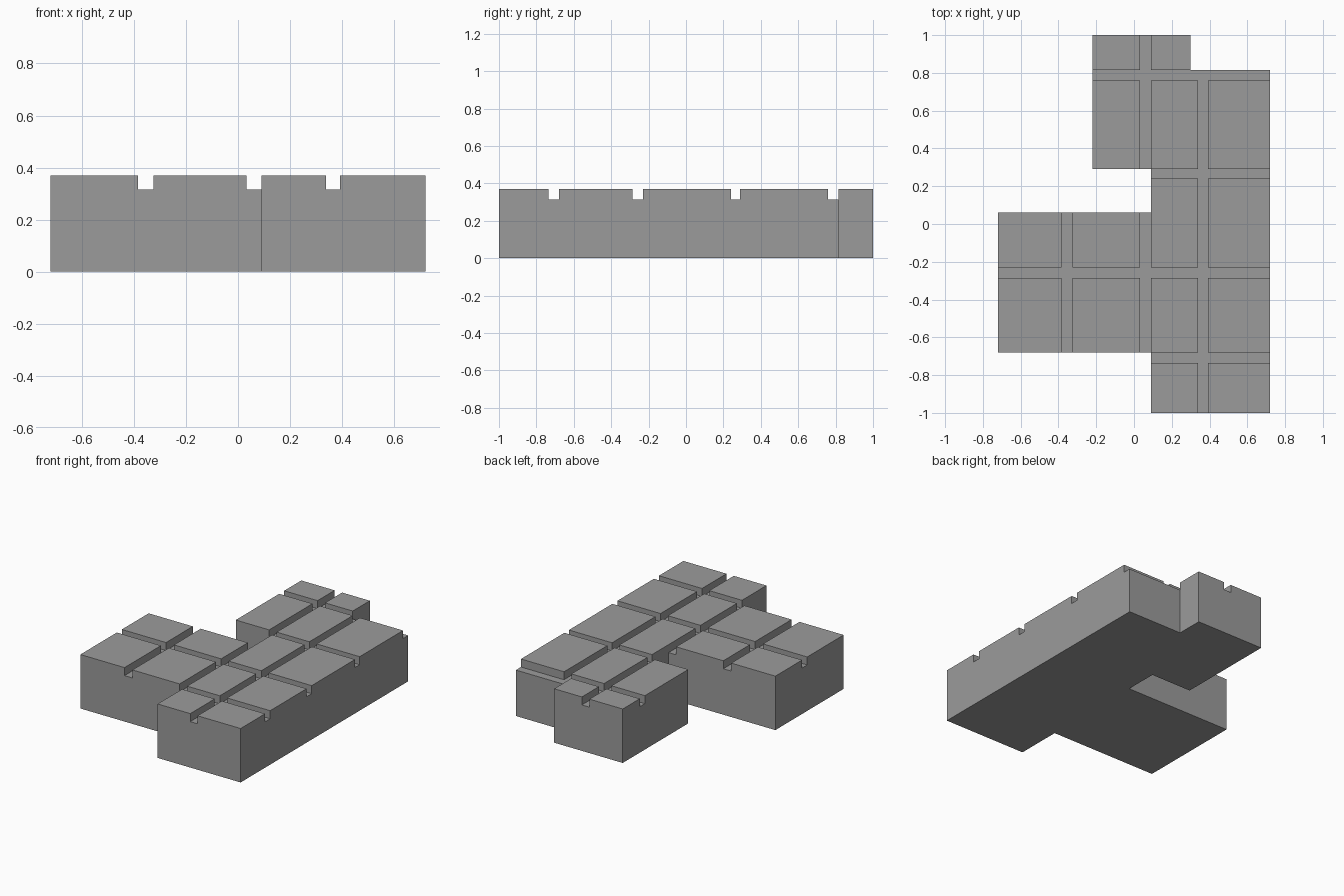
import bpy
import bmesh

if "Cube" in bpy.data.objects:
    bpy.data.objects.remove(bpy.data.objects["Cube"])

# Overall heights: base slab, groove floor, tile tops
LEVELS = [0.0, 0.315, 0.37]

# Footprint as rectangles (x0, x1, y0, y1)
FOOTPRINT = [
    (-0.22, 0.30, 0.29, 1.00),   # rear arm
    (0.09, 0.72, -1.00, 0.815),  # long right spine
    (-0.72, 0.72, -0.68, 0.06),  # left wing
]

# Grooves running along y (x ranges) and along x (y ranges)
GROOVES_X = [(-0.385, -0.325), (0.033, 0.09), (0.338, 0.393)]
GROOVES_Y = [(-0.735, -0.68), (-0.285, -0.23), (0.24, 0.29), (0.76, 0.815)]


def cuts(axis, grooves):
    """All the lines at which the plan is divided along one axis."""
    vals = {v for g in grooves for v in g}
    for r in FOOTPRINT:
        vals.update(r[2 * axis:2 * axis + 2])
    return sorted(vals)


XS, YS = cuts(0, GROOVES_X), cuts(1, GROOVES_Y)
AXES = (XS, YS, LEVELS)


def solid(cell):
    """True where the block has material."""
    if any(not 0 <= cell[a] < len(AXES[a]) - 1 for a in range(3)):
        return False
    x, y = ((AXES[a][cell[a]] + AXES[a][cell[a] + 1]) / 2 for a in range(2))
    if not any(r[0] < x < r[1] and r[2] < y < r[3] for r in FOOTPRINT):
        return False
    in_groove = (any(a < x < b for a, b in GROOVES_X)
                 or any(a < y < b for a, b in GROOVES_Y))
    return cell[2] == 0 or not in_groove


# Grooved block: keep only the outer skin of the solid cells
bm = bmesh.new()
verts = {}


def vert(idx):
    if idx not in verts:
        verts[idx] = bm.verts.new([AXES[a][idx[a]] for a in range(3)])
    return verts[idx]


for i in range(len(XS) - 1):
    for j in range(len(YS) - 1):
        for k in range(len(LEVELS) - 1):
            cell = (i, j, k)
            if not solid(cell):
                continue
            for a in range(3):
                for side in (0, 1):
                    near = list(cell)
                    near[a] += 2 * side - 1
                    if solid(near):
                        continue
                    b, c = (a + 1) % 3, (a + 2) % 3
                    loop = []
                    for db, dc in ((0, 0), (1, 0), (1, 1), (0, 1)):
                        p = list(cell)
                        p[a] += side
                        p[b] += db
                        p[c] += dc
                        loop.append(vert(tuple(p)))
                    bm.faces.new(loop if side else loop[::-1])

# Merge coplanar cells into clean flat faces
bmesh.ops.dissolve_limit(bm, angle_limit=0.01, verts=bm.verts, edges=bm.edges)

mesh = bpy.data.meshes.new("grooved_block")
bm.to_mesh(mesh)
bm.free()

grey = bpy.data.materials.new("stone grey")
grey.diffuse_color = (0.33, 0.33, 0.33, 1.0)
grey.use_nodes = True
grey.node_tree.nodes["Principled BSDF"].inputs["Base Color"].default_value = grey.diffuse_color
mesh.materials.append(grey)

block = bpy.data.objects.new("grooved_block", mesh)
bpy.context.collection.objects.link(block)
